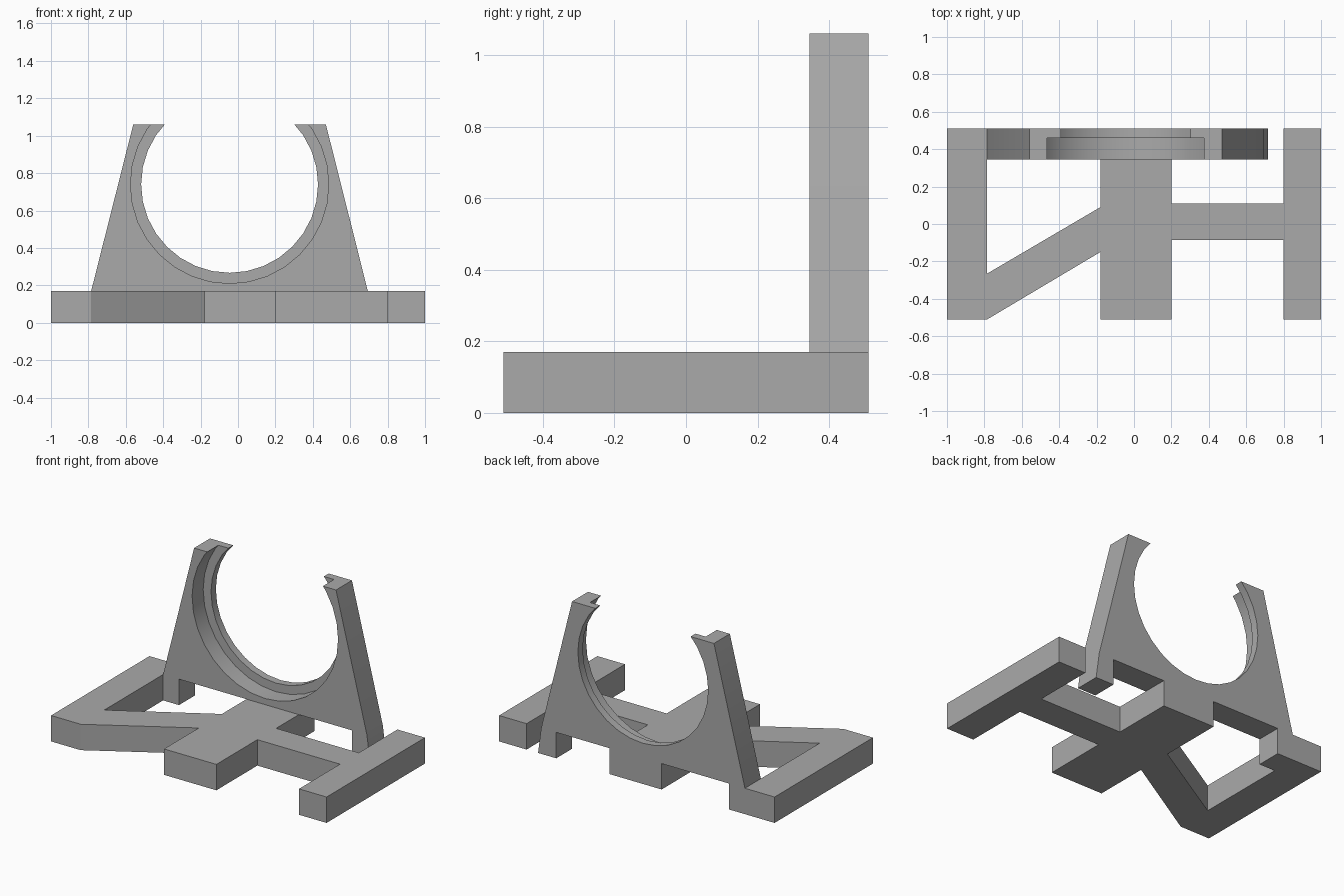
import bpy, bmesh, math

if "Cube" in bpy.data.objects:
    bpy.data.objects.remove(bpy.data.objects["Cube"], do_unlink=True)

grey = bpy.data.materials.new("plain_grey")
grey.use_nodes = True
colour = (0.4, 0.4, 0.4, 1)
grey.diffuse_color = colour
grey.node_tree.nodes["Principled BSDF"].inputs["Base Color"].default_value = colour

HALF_DEPTH, THICK, TOP = 0.51, 0.17, 1.06
PLATE_FRONT, STEP = 0.345, 0.46
BORE_X, BORE_Z = -0.045, 0.74


def prism(name, outline, place, low, high):
    """Extrude a flat outline; place(a, b, t) maps it into space."""
    bm = bmesh.new()
    rings = [[bm.verts.new(place(a, b, t)) for a, b in outline] for t in (low, high)]
    bm.faces.new(rings[0])
    bm.faces.new(rings[1])
    n = len(outline)
    for i in range(n):
        j = (i + 1) % n
        bm.faces.new((rings[0][i], rings[0][j], rings[1][j], rings[1][i]))
    bmesh.ops.recalc_face_normals(bm, faces=bm.faces)
    mesh = bpy.data.meshes.new(name)
    bm.to_mesh(mesh)
    bm.free()
    mesh.materials.append(grey)
    obj = bpy.data.objects.new(name, mesh)
    bpy.context.collection.objects.link(obj)
    return obj


def flat(x, y, z):
    return (x, y, z)


def upright(x, z, y):
    return (x, y, z)


# Base frame: right rail, slanted brace, centre bar, cross arm and left rail
H = HALF_DEPTH
frame = [
    (-1, -H), (-0.785, -H), (-0.18, -0.15), (-0.18, -H), (0.2, -H),
    (0.2, -0.085), (0.8, -0.085), (0.8, -H), (1, -H), (1, H), (0.8, H),
    (0.8, 0.11), (0.2, 0.11), (0.2, PLATE_FRONT), (-0.18, PLATE_FRONT),
    (-0.18, 0.09), (-0.785, -0.265), (-0.785, H), (-1, H),
]
prism("base_frame", frame, flat, 0, THICK)

# Upright cradle plate with two feet and a centre tab
plate = [
    (-0.56, TOP), (-0.785, THICK), (-0.785, 0), (-0.67, 0), (-0.67, THICK),
    (-0.18, THICK), (-0.18, 0), (0.2, 0), (0.2, THICK), (0.585, THICK),
    (0.585, 0), (0.717, 0), (0.694, THICK), (0.47, TOP),
]
cradle = prism("cradle_plate", plate, upright, PLATE_FRONT, HALF_DEPTH)


def bore(name, radius, low, high, sides=32):
    """Round cutter running along the depth axis."""
    circle = []
    for i in range(sides):
        a = 2 * math.pi * i / sides
        circle.append((BORE_X + radius * math.cos(a), BORE_Z + radius * math.sin(a)))
    cutter = prism(name, circle, upright, low, high)
    cutter.hide_render = True
    return cutter


# Through bore and wider stepped recess on the front
cutters = [
    bore("through_bore_cutter", 0.473, PLATE_FRONT - 0.1, HALF_DEPTH + 0.1),
    bore("recess_cutter", 0.53, PLATE_FRONT - 0.2, STEP),
]
for cutter in cutters:
    mod = cradle.modifiers.new(cutter.name, "BOOLEAN")
    mod.operation = "DIFFERENCE"
    mod.solver = "EXACT"
    mod.object = cutter

# Bake the cuts and drop the cutters
bpy.context.view_layer.update()
evaluated = cradle.evaluated_get(bpy.context.evaluated_depsgraph_get())
cut_mesh = bpy.data.meshes.new_from_object(evaluated)
cradle.modifiers.clear()
cradle.data = cut_mesh
for cutter in cutters:
    bpy.data.objects.remove(cutter, do_unlink=True)

# Smooth bore walls, sharp edges elsewhere
bpy.ops.object.select_all(action="DESELECT")
cradle.select_set(True)
bpy.context.view_layer.objects.active = cradle
bpy.ops.object.shade_smooth_by_angle(angle=math.radians(20))
